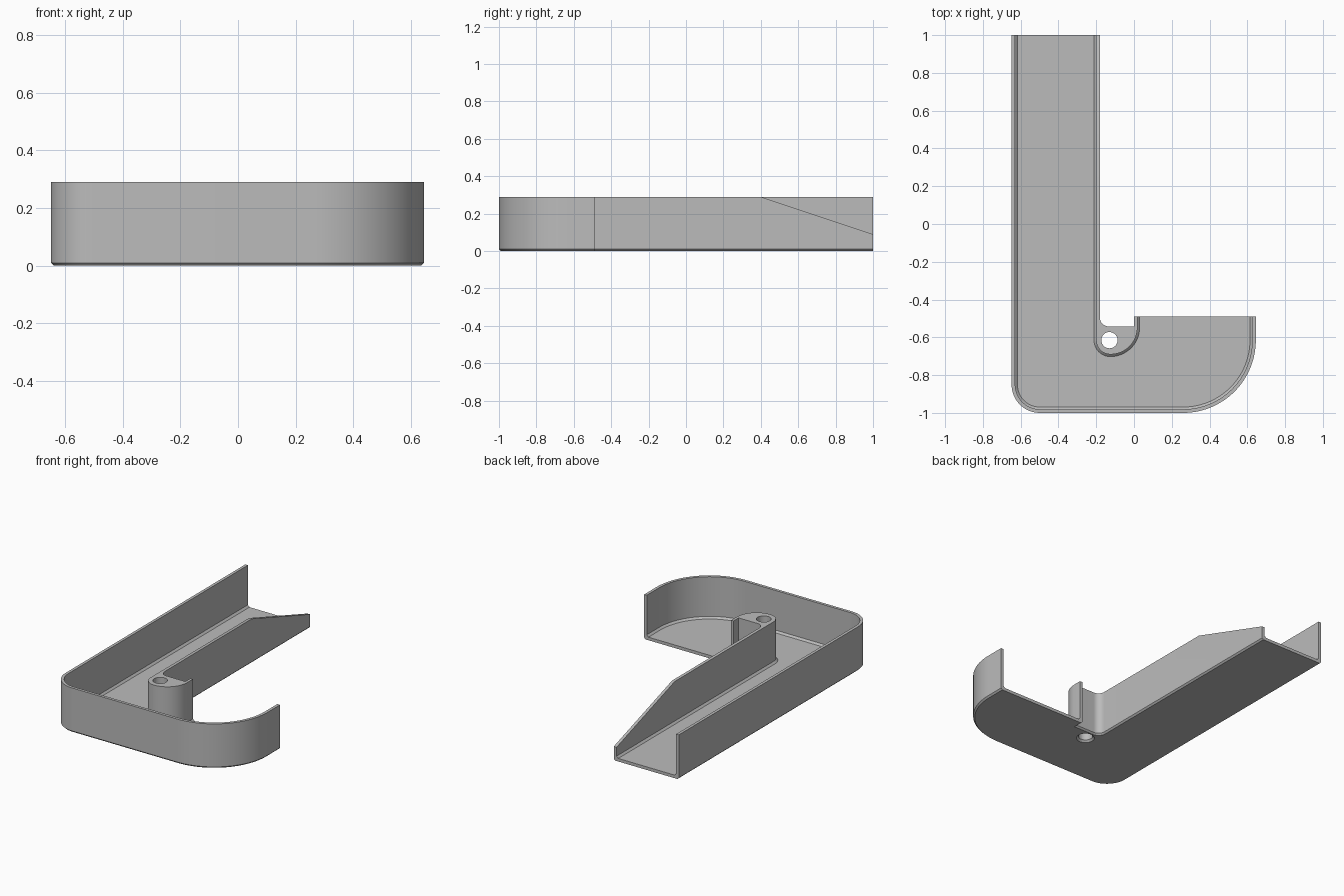
import bpy, bmesh
from math import cos, sin, radians
from mathutils import Matrix

cube = bpy.data.objects.get("Cube")
if cube:
    bpy.data.objects.remove(cube, do_unlink=True)

grey = bpy.data.materials.new("plain grey")
grey.use_nodes = True
colour = (0.5, 0.5, 0.5, 1)
grey.diffuse_color = colour
grey.node_tree.nodes["Principled BSDF"].inputs["Base Color"].default_value = colour

HEIGHT, WALL, FLOOR = 0.29, 0.019, 0.02
HOLE = (-0.13, -0.615)


def arc(cx, cy, r, start, end, steps=20):
    angles = [radians(start + (end - start) * i / steps) for i in range(steps + 1)]
    return [(cx + r * cos(a), cy + r * sin(a)) for a in angles]


def make_object(name, bm, cutter=False):
    bmesh.ops.recalc_face_normals(bm, faces=bm.faces)
    mesh = bpy.data.meshes.new(name)
    bm.to_mesh(mesh)
    bm.free()
    mesh.materials.append(grey)
    obj = bpy.data.objects.new(name, mesh)
    bpy.context.collection.objects.link(obj)
    obj.hide_render = cutter
    return obj


def prism(outline, z0, z1, chamfer=0, open_ends=()):
    """Extrude an outline upwards and chamfer its lower rim except at open ends."""
    bm = bmesh.new()
    face = bm.faces.new([bm.verts.new((x, y, z0)) for x, y in outline])
    top = bmesh.ops.extrude_face_region(bm, geom=[face], use_keep_orig=True)
    bmesh.ops.translate(bm, vec=(0, 0, z1 - z0),
                        verts=[v for v in top["geom"] if isinstance(v, bmesh.types.BMVert)])
    bmesh.ops.recalc_face_normals(bm, faces=bm.faces)
    if chamfer:
        def at_end(e):
            return any(all(abs(v.co.y - y) < 1e-4 for v in e.verts) for y in open_ends)
        rim = [e for e in bm.edges
               if all(abs(v.co.z - z0) < 1e-5 for v in e.verts) and not at_end(e)]
        bmesh.ops.bevel(bm, geom=rim, offset=chamfer, segments=1, affect='EDGES')
    return bm


def outer_sweep(inset, long_end, hook_end):
    """Left side, front and rounded right end, shared by body and cavity."""
    return ([(-0.648 + inset, long_end)]
            + arc(-0.498, -0.85, 0.15 - inset, 180, 270)
            + arc(0.26, -0.615, 0.385 - inset, 270, 360, 32)
            + [(0.645 - inset, hook_end)])


# Main tray body, with the notch beside the screw post
body_outline = (outer_sweep(0, 1, -0.49) + [(0, -0.49), (0, -0.542)]
                + arc(-0.135, -0.497, 0.045, 270, 180, 12) + [(-0.18, 1)])
tray = make_object("tray", prism(body_outline, 0, HEIGHT, 0.01, (1, -0.49)))

# Cavity leaves the walls, the floor and the solid post
cavity_outline = (outer_sweep(WALL, 1.1, -0.4) + [(0.018, -0.4)]
                  + arc(-0.125, -0.547, 0.143, 0, -90)
                  + arc(-0.125, -0.615, 0.075, -90, -180)[1:] + [(-0.2, 1.1)])
cavity = make_object("cavity_cutter", prism(cavity_outline, FLOOR, 0.4, 0.012), True)

# Sloped end of the right wall
bm = prism([(0.1, 0.39), (1.3, -0.01), (1.3, 0.5), (0.1, 0.5)], -0.25, -0.1)
bm.transform(Matrix(((0, 0, 1, 0), (1, 0, 0, 0), (0, 1, 0, 0), (0, 0, 0, 1))))
slope = make_object("slope_cutter", bm, True)

# Screw hole and its countersink underneath
bm = prism(arc(*HOLE, 0.043, 0, 350, 35), -0.1, 0.4)
hole = make_object("hole_cutter", bm, True)
bm = bmesh.new()
bmesh.ops.create_cone(bm, cap_ends=True, segments=36, radius1=0.067, radius2=0.043,
                      depth=0.024, matrix=Matrix.Translation((*HOLE, 0)))
sink = make_object("countersink_cutter", bm, True)

# Apply the cuts, then remove the cutters
for cutter in (cavity, slope, hole, sink):
    mod = tray.modifiers.new(cutter.name, 'BOOLEAN')
    mod.operation, mod.solver, mod.object = 'DIFFERENCE', 'EXACT', cutter
bpy.context.view_layer.objects.active = tray
tray.select_set(True)
for mod in list(tray.modifiers):
    bpy.ops.object.modifier_apply(modifier=mod.name)
for cutter in (cavity, slope, hole, sink):
    bpy.data.objects.remove(cutter, do_unlink=True)
bpy.ops.object.select_all(action='DESELECT')
tray.select_set(True)
bpy.ops.object.shade_smooth_by_angle(angle=radians(25))
